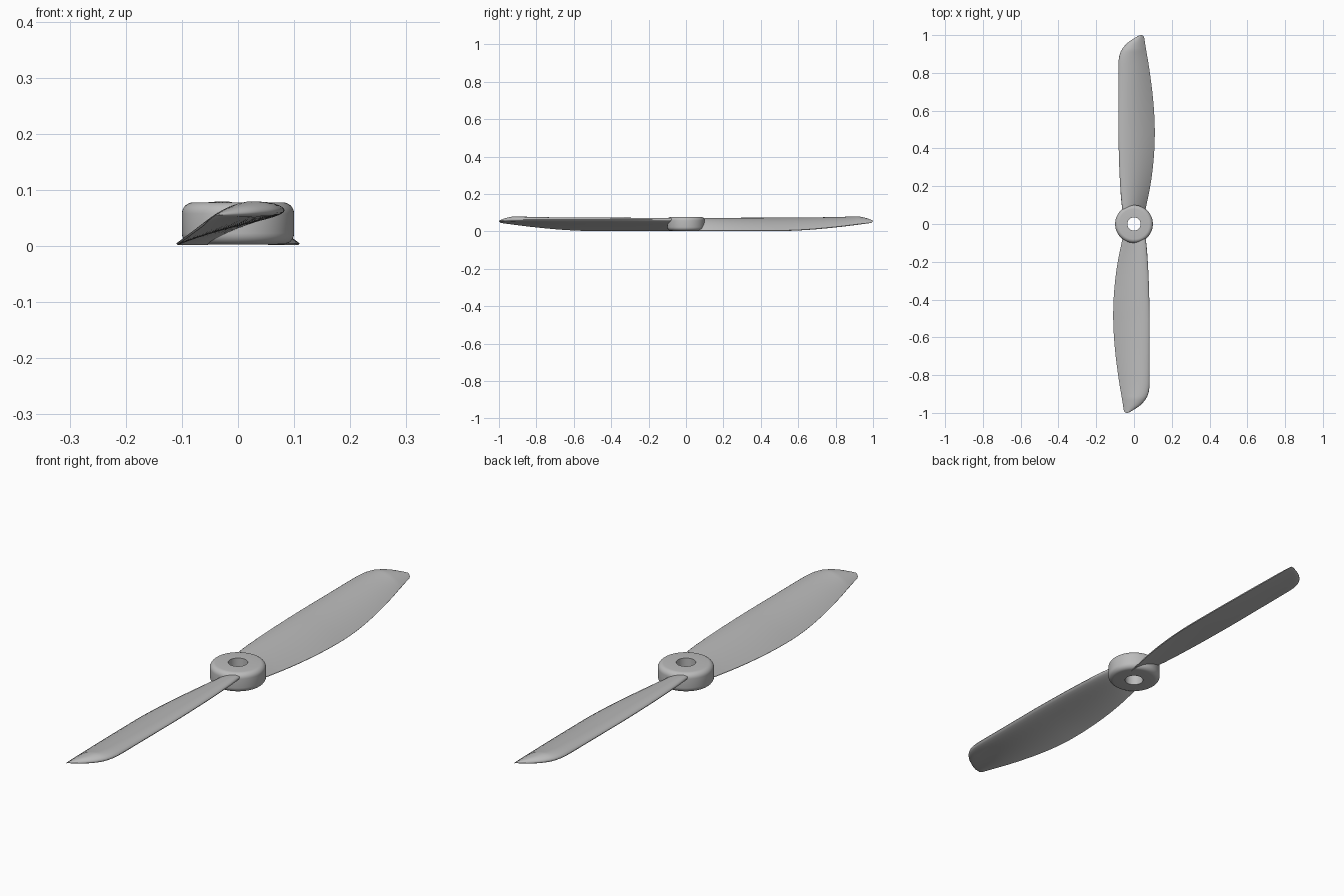
import bpy, bmesh, math
from mathutils import Matrix

cube = bpy.data.objects.get("Cube")
if cube:
    bpy.data.objects.remove(cube)

# Single grey plastic
grey = bpy.data.materials.new("grey plastic")
grey.use_nodes = True
COLOUR = (0.5, 0.5, 0.5, 1)
grey.diffuse_color = COLOUR
grey.node_tree.nodes["Principled BSDF"].inputs["Base Color"].default_value = COLOUR


def finish(bm, name, angle):
    bmesh.ops.recalc_face_normals(bm, faces=bm.faces)
    mesh = bpy.data.meshes.new(name)
    bm.to_mesh(mesh)
    bm.free()
    mesh.materials.append(grey)
    obj = bpy.data.objects.new(name, mesh)
    bpy.context.collection.objects.link(obj)
    bpy.ops.object.select_all(action='DESELECT')
    obj.select_set(True)
    bpy.context.view_layer.objects.active = obj
    bpy.ops.object.shade_smooth_by_angle(angle=math.radians(angle))
    return obj


def bridge_rings(bm, rings):
    for a, b in zip(rings, rings[1:]):
        for i in range(len(a)):
            j = (i + 1) % len(a)
            bm.faces.new((a[i], a[j], b[j], b[i]))


# Hub: closed profile with rounded outer rims, turned about z
def build_hub(outer=0.1, bore=0.035, low=0.003, high=0.078, rim=0.02, sides=64):
    profile = [(bore, low)]
    for centre, start in ((low + rim, -90), (high - rim, 0)):
        for k in range(7):
            a = math.radians(start + 15 * k)
            profile.append((outer - rim + rim * math.cos(a), centre + rim * math.sin(a)))
    profile.append((bore, high))
    bm = bmesh.new()
    rings = []
    for s in range(sides):
        a = math.tau * s / sides
        rings.append([bm.verts.new((r * math.cos(a), r * math.sin(a), z)) for r, z in profile])
    bridge_rings(bm, rings + rings[:1])
    return finish(bm, "hub", 40)


# Blade outline: distance along the blade, leading edge x, trailing edge x
OUTLINE = [
    (0.05, -.058, .055), (0.12, -.067, .07), (0.2, -.073, .086), (0.3, -.078, .1),
    (0.4, -.081, .108), (0.5, -.083, .11), (0.6, -.083, .106), (0.7, -.083, .097),
    (0.8, -.083, .084), (0.86, -.082, .075), (0.9, -.075, .068), (0.93, -.06, .063),
    (0.96, -.033, .058), (0.98, -.004, .055), (0.993, .018, .051), (1, .032, .042),
]


def smooth_outline(points, steps=3):
    """Catmull-Rom through the outline points."""
    out = []
    last = len(points) - 1
    for i in range(last):
        p = [points[min(max(i + k, 0), last)] for k in (-1, 0, 1, 2)]
        for s in range(steps):
            t = s / steps
            out.append(tuple(
                b + t * (c - a) / 2 + t * t * (a - 2.5 * b + 2 * c - d / 2)
                + t ** 3 * (1.5 * (b - c) + (d - a) / 2)
                for a, b, c, d in zip(*p)))
    return out + [points[-1]]


def section(bm, y, lead, trail, half=14):
    """Cambered aerofoil, pitched from a high leading edge to a low trailing edge."""
    chord = trail - lead
    z_lead = 0.064 - 0.07 * (lead + 0.083)
    z_trail = 0.003 if y < 0.5 else 0.003 + 0.75 * (0.11 - trail)
    scale = min(1, chord / 0.13)
    verts = []
    for k in range(2 * half):
        u = (1 - math.cos(math.pi * k / half)) / 2
        side = 1 if k <= half else -1
        thick = scale * (0.036 * math.sqrt(u) * (1 - u) + 0.002 * u)
        camber = scale * 0.05 * u * (1 - u)
        z = z_lead + (z_trail - z_lead) * u + camber + side * thick
        verts.append(bm.verts.new((lead + chord * u, y, max(z, 0))))
    return verts


def build_blade(name, turn):
    bm = bmesh.new()
    rings = [section(bm, *station) for station in smooth_outline(OUTLINE)]
    bridge_rings(bm, rings)
    bm.faces.new(rings[0])
    bm.faces.new(rings[-1])
    bm.transform(Matrix.Rotation(turn, 4, 'Z'))
    return finish(bm, name, 50)


build_hub()
build_blade("back_blade", 0)
build_blade("front_blade", math.pi)
